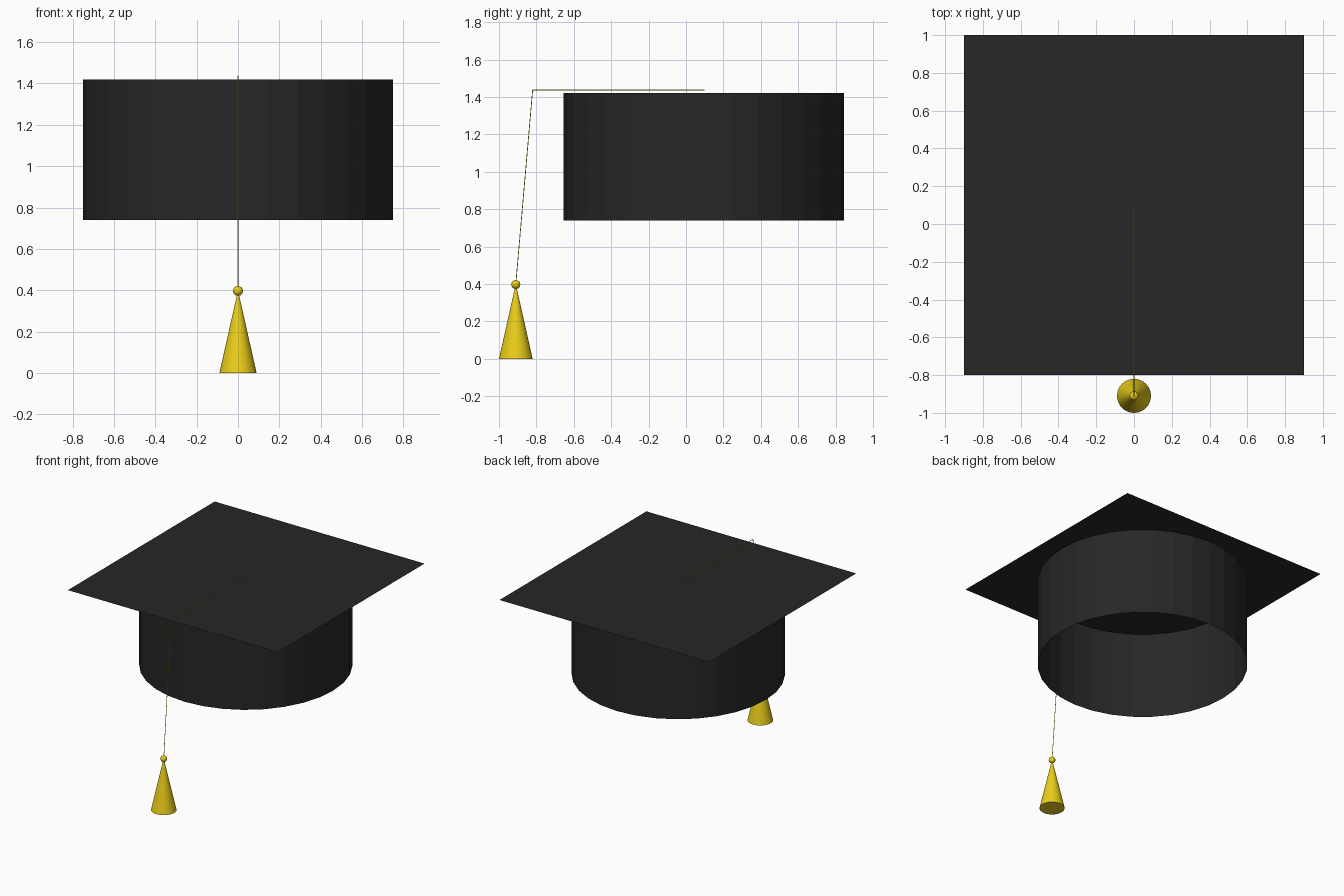
import bpy
from mathutils import Vector

if "Cube" in bpy.data.objects:
    bpy.data.objects.remove(bpy.data.objects["Cube"])


def material(name, color):
    m = bpy.data.materials.new(name)
    m.diffuse_color = (*color, 1)
    m.use_nodes = True
    m.node_tree.nodes["Principled BSDF"].inputs["Base Color"].default_value = m.diffuse_color
    return m


BLACK = material("black_cloth", (0.02, 0.02, 0.02))
GOLD = material("gold_thread", (0.83, 0.62, 0.01))


def finish(name, mat):
    ob = bpy.context.object
    ob.name = name
    ob.data.materials.append(mat)
    return ob


def cord(name, a, b, radius=0.002):
    a, b = Vector(a), Vector(b)
    d = b - a
    bpy.ops.mesh.primitive_cylinder_add(
        vertices=8, radius=radius, depth=d.length, location=(a + b) / 2,
        rotation=d.to_track_quat('Z', 'Y').to_euler())
    return finish(name, GOLD)


# Skull cap: open tube under the board
bpy.ops.mesh.primitive_cylinder_add(vertices=32, radius=0.75, depth=0.68,
                                    end_fill_type='NOTHING', location=(0, 0.095, 1.08))
finish("cap_band", BLACK)

# Flat square board, a single sheet
bpy.ops.mesh.primitive_plane_add(size=1.8, location=(0, 0.1, 1.42))
finish("board", BLACK)

# Cord across the board, then hanging over the front edge
corner = (0, -0.82, 1.437)
cord("top_cord", (0, 0.1, 1.437), corner)
cord("hanging_cord", corner, (0, -0.91, 0.4))

# Tassel with its knot
bpy.ops.mesh.primitive_cone_add(vertices=32, radius1=0.09, radius2=0, depth=0.4,
                                location=(0, -0.91, 0.2))
finish("tassel", GOLD)
bpy.ops.mesh.primitive_uv_sphere_add(segments=32, ring_count=16, radius=0.024,
                                     location=(0, -0.91, 0.397))
finish("tassel_knot", GOLD)
